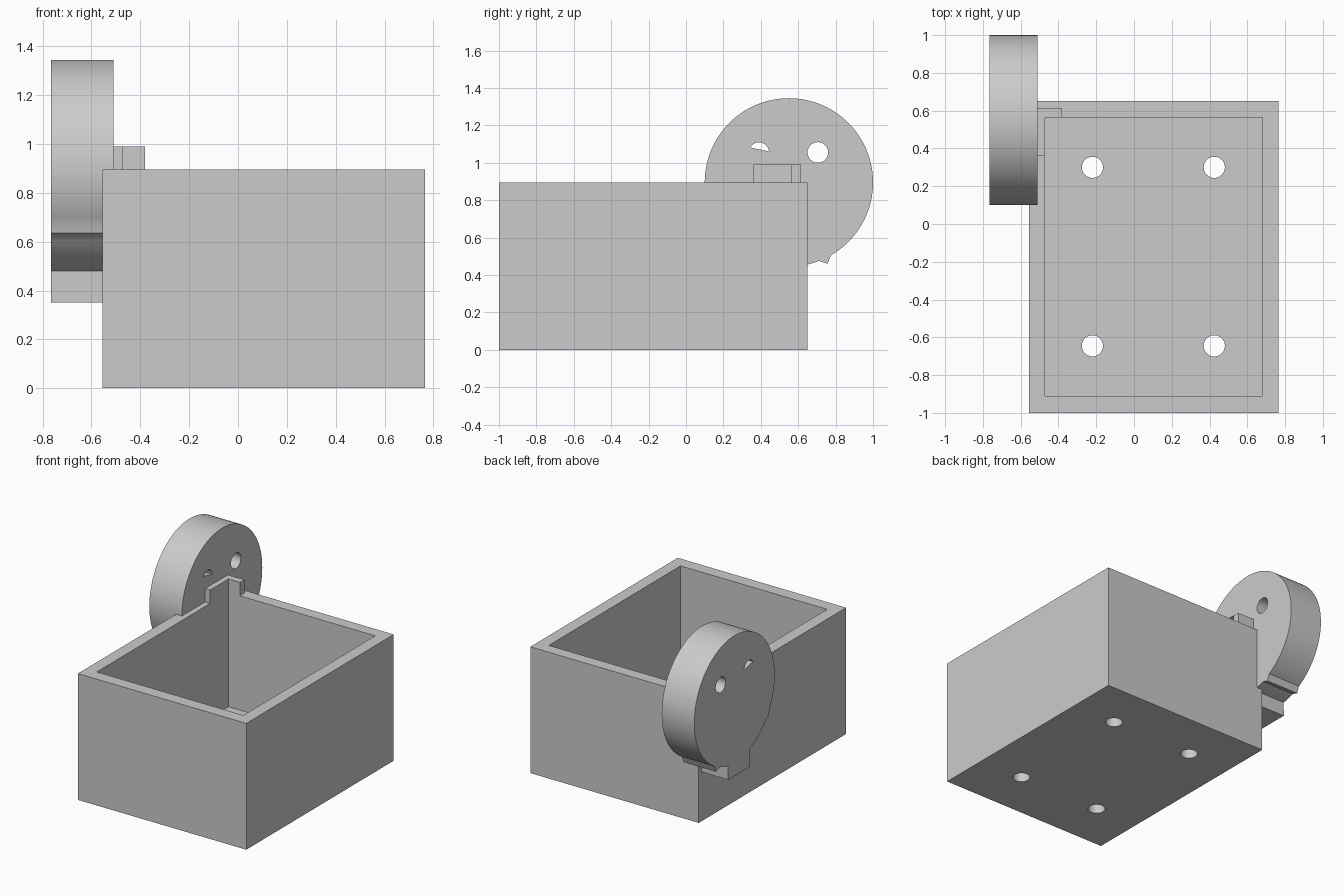
import bpy, bmesh
from math import cos, sin, radians
from mathutils import Vector

cube = bpy.data.objects.get("Cube")
if cube:
    bpy.data.objects.remove(cube)

grey = bpy.data.materials.new("plain grey")
grey.use_nodes = True
COLOUR = (0.6, 0.6, 0.6, 1)
grey.diffuse_color = COLOUR
grey.node_tree.nodes["Principled BSDF"].inputs["Base Color"].default_value = COLOUR


def arc(cx, cy, r, a0, a1, n):
    """Points on an arc, angles in degrees, both ends included."""
    angles = [radians(a0 + (a1 - a0) * i / n) for i in range(n + 1)]
    return [(cx + r * cos(a), cy + r * sin(a)) for a in angles]


def circle(cx, cy, r, n=40):
    return arc(cx, cy, r, 0, 360, n)[:-1]


def rect(x0, x1, y0, y1):
    return [(x0, y0), (x1, y0), (x1, y1), (x0, y1)]


def prism(name, profile, lo, hi, axis="z"):
    """Extrude a closed profile along z (profile is x, y) or x (profile is y, z)."""
    bm = bmesh.new()
    along_x = axis == "x"
    verts = [bm.verts.new((lo, a, b) if along_x else (a, b, lo)) for a, b in profile]
    face = bm.faces.new(verts)
    step = Vector((hi - lo, 0, 0) if along_x else (0, 0, hi - lo))
    new = bmesh.ops.extrude_face_region(bm, geom=[face], use_keep_orig=True)["geom"]
    bmesh.ops.translate(bm, vec=step, verts=[g for g in new if isinstance(g, bmesh.types.BMVert)])
    bmesh.ops.recalc_face_normals(bm, faces=bm.faces)
    mesh = bpy.data.meshes.new(name)
    bm.to_mesh(mesh)
    bm.free()
    mesh.materials.append(grey)
    obj = bpy.data.objects.new(name, mesh)
    bpy.context.collection.objects.link(obj)
    return obj


def activate(obj):
    bpy.ops.object.select_all(action="DESELECT")
    obj.select_set(True)
    bpy.context.view_layer.objects.active = obj


def cut(obj, cutters):
    """Subtract each cutter, then discard it."""
    activate(obj)
    for cutter in cutters:
        cutter.hide_render = True
        mod = obj.modifiers.new("cut", "BOOLEAN")
        mod.operation, mod.solver, mod.object = "DIFFERENCE", "EXACT", cutter
        bpy.ops.object.modifier_apply(modifier=mod.name)
        bpy.data.objects.remove(cutter)


def smooth(obj):
    activate(obj)
    bpy.ops.object.shade_smooth_by_angle(angle=radians(25))


# Open box with four drain holes in the floor
RIM = 0.895
box = prism("box", rect(-0.555, 0.765, -1, 0.65), 0, RIM)
cavity = prism("cavity_cutter", rect(-0.47, 0.68, -0.91, 0.565), 0.085, RIM + 0.2)
drains = [prism("drain_cutter", circle(x, y, 0.056), -0.1, 0.3)
          for x in (-0.22, 0.425) for y in (-0.645, 0.3)]
cut(box, [cavity] + drains)
smooth(box)

# L-shaped bracket standing on the rim corner
bracket = [(-0.51, 0.36), (-0.47, 0.36), (-0.47, 0.565),
           (-0.38, 0.565), (-0.38, 0.615), (-0.51, 0.615)]
prism("corner_bracket", bracket, RIM, 0.99)

# Upright disc with a square foot and two small nubs on its edge
CY, CZ, R = 0.55, 0.895, 0.45
outline = (arc(CY, CZ, R, -60, 208.6, 90)
           + [(0.165, 0.635)]
           + arc(CY, CZ, R, 217.7, 247.1, 10)
           + [(0.375, 0.35), (0.62, 0.35)]
           + arc(CY, CZ, R, 278.9, 291, 4)
           + [(0.757, 0.46)])
disc = prism("disc", outline, -0.765, -0.51, "x")

# One round hole and one half-closed hole through the disc
round_hole = prism("round_hole_cutter", circle(0.705, 1.055, 0.055), -1, -0.3, "x")
half_hole = prism("half_hole_cutter", arc(0.39, 1.055, 0.054, 5, 150, 20), -1, -0.3, "x")
cut(disc, [round_hole, half_hole])
smooth(disc)
